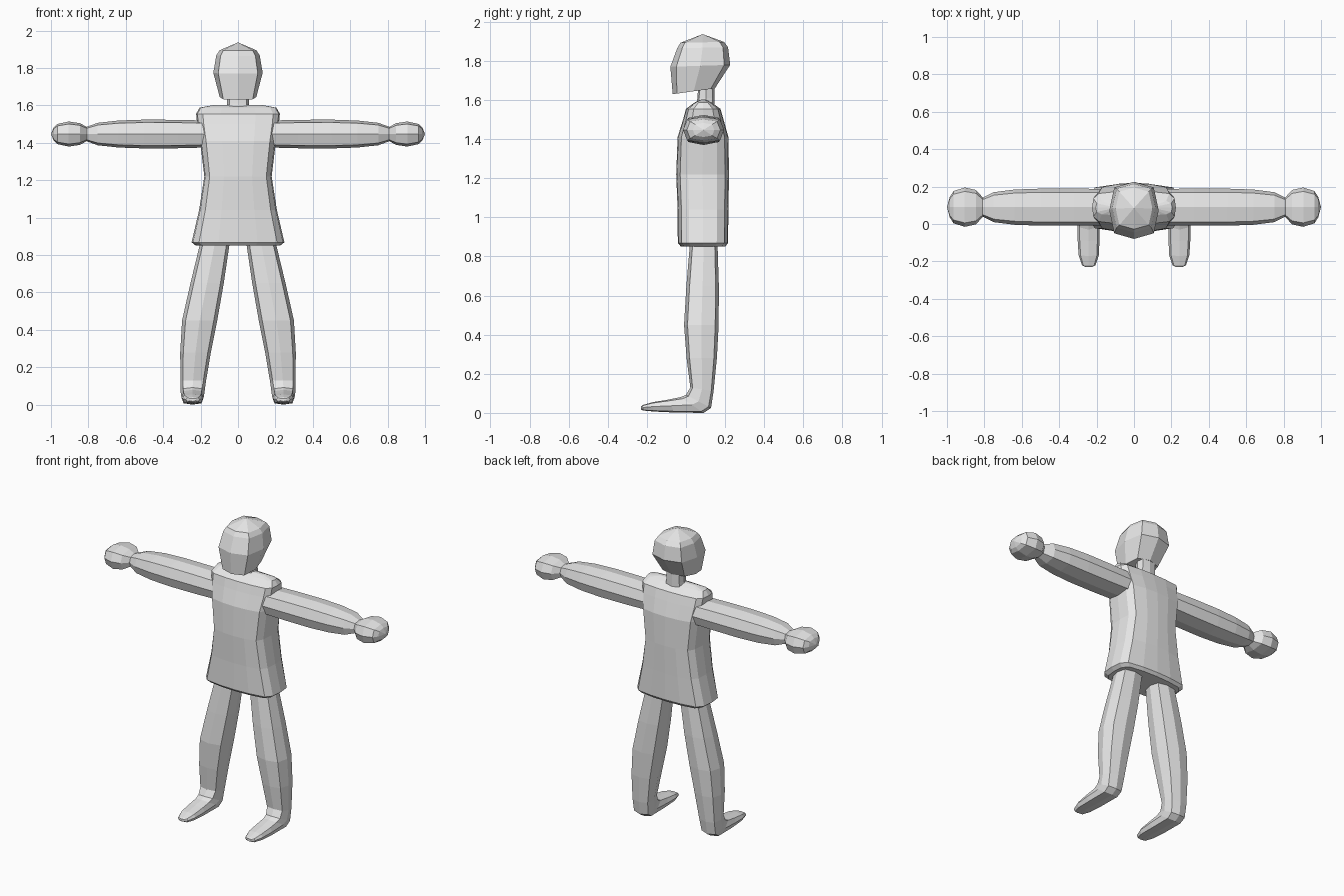
import bpy, bmesh
from mathutils import Vector

if "Cube" in bpy.data.objects:
    bpy.data.objects.remove(bpy.data.objects["Cube"])

grey = bpy.data.materials.new("plain grey")
grey.diffuse_color = (0.8, 0.8, 0.8, 1)
grey.use_nodes = True
grey.node_tree.nodes["Principled BSDF"].inputs["Base Color"].default_value = grey.diffuse_color

K = 0.8
OCT = [(1, 0), (K, K), (0, 1), (-K, K), (-1, 0), (-K, -K), (0, -1), (K, -K)]
q = [(1, 0.0), (0.97, 0.55), (0.84, 0.85), (0.42, 0.97)]
WIDE = (q + [(0, 1)] + [(-x, y) for x, y in q[::-1]]
        + [(-x, -y) for x, y in q[1:]] + [(0, -1)] + [(x, -y) for x, y in q[:0:-1]])


def loft(name, rings, profile=OCT, mirror=False):
    """Skin rings given as (centre, half axis u, half axis v)."""
    bm = bmesh.new()
    rows = []
    for c, u, v in rings:
        c, u, v = Vector(c), Vector(u), Vector(v)
        rows.append([bm.verts.new(c + u * a + v * b) for a, b in profile])
    n = len(profile)
    for r, s in zip(rows, rows[1:]):
        for i in range(n):
            bm.faces.new((r[i], r[(i + 1) % n], s[(i + 1) % n], s[i]))
    bm.faces.new(rows[0][::-1])
    bm.faces.new(rows[-1])
    bmesh.ops.remove_doubles(bm, verts=bm.verts, dist=0.0005)
    bmesh.ops.recalc_face_normals(bm, faces=bm.faces)
    me = bpy.data.meshes.new(name)
    bm.to_mesh(me)
    bm.free()
    me.materials.append(grey)
    ob = bpy.data.objects.new(name, me)
    bpy.context.collection.objects.link(ob)
    if mirror:
        ob.modifiers.new("Mirror", 'MIRROR').use_mirror_merge = False
    return ob


def level(z, rx, y0, y1, x=0):
    """Horizontal ring from its half width and y limits."""
    return (x, (y0 + y1) / 2, z), (rx, 0, 0), (0, (y1 - y0) / 2, 0)


def across(x, ry, rz, z=1.447):
    """Ring across an arm."""
    return (x, 0.09, z), (0, ry, 0), (0, 0, rz)


def span(x, rx, front, back):
    """Leg ring between a front and a back point, each (y, z)."""
    f, b = Vector((x, *front)), Vector((x, *back))
    return (f + b) / 2, (rx, 0, 0), (b - f) / 2


# Tunic with a flared hem and ridged shoulders
loft("tunic", [level(0.85, 0.225, -0.025, 0.20), level(0.868, 0.248, -0.042, 0.215),
               level(1.04, 0.208, -0.043, 0.217), level(1.22, 0.18, -0.05, 0.22),
               level(1.41, 0.203, -0.043, 0.217), level(1.50, 0.218, -0.015, 0.192),
               level(1.555, 0.224, 0.0, 0.176), level(1.588, 0.205, 0.045, 0.13),
               level(1.602, 0.13, 0.075, 0.10)], WIDE)

# Neck
loft("neck", [level(1.55, 0.062, 0.05, 0.145), level(1.61, 0.058, 0.058, 0.145),
              level(1.70, 0.058, 0.065, 0.145)])


# Head with a projecting jaw and sloped underside
def tilt(z_front, z_back, rx, y0, y1):
    return (0, (y0 + y1) / 2, (z_front + z_back) / 2), (rx, 0, 0), (0, (y1 - y0) / 2, (z_back - z_front) / 2)


loft("head", [tilt(1.63, 1.66, 0.098, -0.068, 0.148), tilt(1.77, 1.78, 0.132, -0.08, 0.226),
              tilt(1.865, 1.87, 0.116, -0.045, 0.215), tilt(1.893, 1.897, 0.098, -0.028, 0.195),
              level(1.937, 0, 0.085, 0.085)])

# Arms and rounded hands
loft("arm", [across(0.17, 0.098, 0.072), across(0.32, 0.099, 0.076), across(0.5, 0.099, 0.077),
             across(0.64, 0.094, 0.072), across(0.75, 0.08, 0.06), across(0.81, 0.05, 0.038)], mirror=True)
loft("hand", [across(0.805, 0.048, 0.036), across(0.845, 0.092, 0.058), across(0.905, 0.105, 0.067),
              across(0.965, 0.086, 0.054), across(0.985, 0.055, 0.036), across(1.0, 0, 0)], mirror=True)

# Legs continuing into pointed feet
loft("leg", [span(0.11, 0.076, (0.025, 0.93), (0.155, 0.93)), span(0.128, 0.08, (0.018, 0.84), (0.162, 0.84)),
             span(0.165, 0.089, (0.002, 0.65), (0.168, 0.65)), span(0.205, 0.094, (-0.01, 0.45), (0.167, 0.45)),
             span(0.227, 0.082, (0.003, 0.28), (0.158, 0.28)), span(0.24, 0.068, (0.022, 0.13), (0.141, 0.11)),
             span(0.243, 0.063, (0.0, 0.092), (0.128, 0.025)), span(0.243, 0.06, (-0.03, 0.08), (0.09, 0.003)),
             span(0.243, 0.059, (-0.09, 0.068), (-0.06, 0.005)), span(0.242, 0.054, (-0.17, 0.055), (-0.165, 0.010)),
             span(0.242, 0.036, (-0.222, 0.04), (-0.22, 0.015)), span(0.242, 0.018, (-0.23, 0.033), (-0.23, 0.02))],
     mirror=True)

# Drop the figure exactly onto the ground
for ob in bpy.context.collection.objects:
    if ob.name == "leg":
        low = min(v.co.z for v in ob.data.vertices)
        for v in ob.data.vertices:
            if v.co.z < 0.02:
                v.co.z = max(0, v.co.z - max(low, 0))
